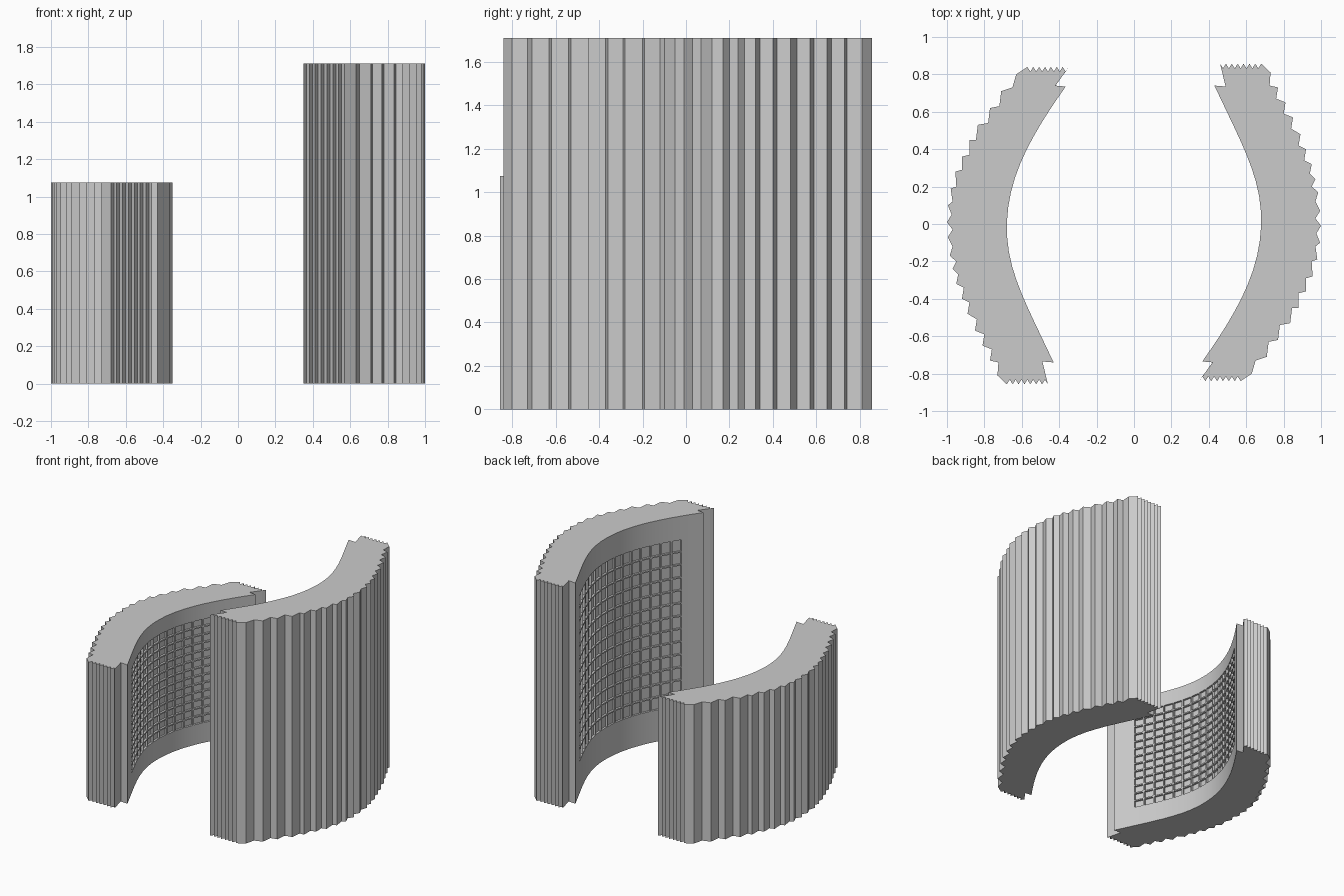
import bpy, bmesh, math
from mathutils import Vector
from mathutils.geometry import interpolate_bezier

if "Cube" in bpy.data.objects:
    bpy.data.objects.remove(bpy.data.objects["Cube"])


def resample(points, n):
    """Even spacing of n segments along a polyline."""
    dist = [0.0]
    for a, b in zip(points, points[1:]):
        dist.append(dist[-1] + (b - a).length)
    out, j = [], 0
    for k in range(n + 1):
        d = dist[-1] * k / n
        while j < len(points) - 2 and dist[j + 1] < d:
            j += 1
        t = (d - dist[j]) / (dist[j + 1] - dist[j])
        out.append(points[j].lerp(points[j + 1], min(t, 1)))
    return out


def teeth(x0, x1, y_tip, y_valley, n):
    """Row of small zigzag teeth on an end wall."""
    return [(x0 + (x1 - x0) * i / (2 * n), y_valley if i % 2 else y_tip)
            for i in range(2 * n + 1)]


# Stepped outer edge of the plan, from back to front
OUTER = [(-.63, .80), (-.65, .73), (-.71, .71), (-.72, .63), (-.77, .62), (-.78, .54),
         (-.835, .53), (-.845, .45), (-.88, .45), (-.88, .37), (-.92, .36), (-.92, .29),
         (-.955, .28), (-.95, .20), (-.98, .19), (-.97, .12), (-.995, .10), (-.975, .05),
         (-1, .01), (-.97, -.03), (-.995, -.07), (-.97, -.12), (-.985, -.17), (-.95, -.20),
         (-.97, -.24), (-.94, -.27), (-.95, -.32), (-.91, -.34), (-.92, -.40), (-.88, -.42),
         (-.89, -.48), (-.84, -.51), (-.85, -.57), (-.80, -.59), (-.81, -.65), (-.76, -.67),
         (-.77, -.73), (-.725, -.74), (-.73, -.81)]

# Concave inner edge of the plan, from front to back
V = Vector
curve = interpolate_bezier(V((-.43, -.74)), V((-.58, -.42)), V((-.68, -.25)), V((-.68, -.02)), 60)
curve += interpolate_bezier(V((-.68, -.02)), V((-.68, .24)), V((-.56, .46)), V((-.365, .735)), 60)[1:]
COLUMNS, MARGIN, ROWS = 20, 2, 13
inner = [tuple(p[:2]) for p in resample(curve, COLUMNS)]

outline = (inner + [(-.42, .74)] + teeth(-.35, -.57, .84, .815, 7)
           + OUTER + teeth(-.68, -.46, -.857, -.832, 7) + [(-.49, -.735)])


def tower(name, height, turn):
    bm = bmesh.new()
    low = [bm.verts.new((x * turn, y * turn, 0)) for x, y in outline]
    high = [bm.verts.new((v.co.x, v.co.y, height)) for v in low]
    bm.faces.new(low)
    bm.faces.new(high)
    n = len(low)
    sides = [bm.faces.new((low[i], low[(i + 1) % n], high[(i + 1) % n], high[i]))
             for i in range(n)]
    bmesh.ops.recalc_face_normals(bm, faces=bm.faces)

    # Cut the inner wall into rows
    wall = sides[:COLUMNS]
    geom = list({e for f in wall for e in list(f.verts) + list(f.edges)}) + wall
    z0, z1 = height * .14, height * .895
    for r in range(ROWS + 1):
        geom = bmesh.ops.bisect_plane(bm, geom=geom, dist=1e-5, plane_no=(0, 0, 1),
                                      plane_co=(0, 0, z0 + (z1 - z0) * r / ROWS))["geom"]

    # Recessed window panes between flush bars
    y_front, y_back = inner[MARGIN][1], inner[-1 - MARGIN][1]
    panes = []
    for f in {g for g in geom if isinstance(g, bmesh.types.BMFace)}:
        c = f.calc_center_median()
        if z0 < c.z < z1 and y_front < c.y * turn < y_back:
            panes.append(f)
    bmesh.ops.inset_individual(bm, faces=panes, thickness=.007, depth=0)
    bmesh.ops.inset_individual(bm, faces=panes, thickness=.0005, depth=-.015)

    mesh = bpy.data.meshes.new(name)
    bm.to_mesh(mesh)
    bm.free()
    obj = bpy.data.objects.new(name, mesh)
    bpy.context.collection.objects.link(obj)
    bpy.ops.object.select_all(action='DESELECT')
    obj.select_set(True)
    bpy.context.view_layer.objects.active = obj
    bpy.ops.object.shade_smooth_by_angle(angle=math.radians(15))


# Two facing towers, the right one turned half round and taller
tower("short_tower", 1.075, 1)
tower("tall_tower", 1.71, -1)
